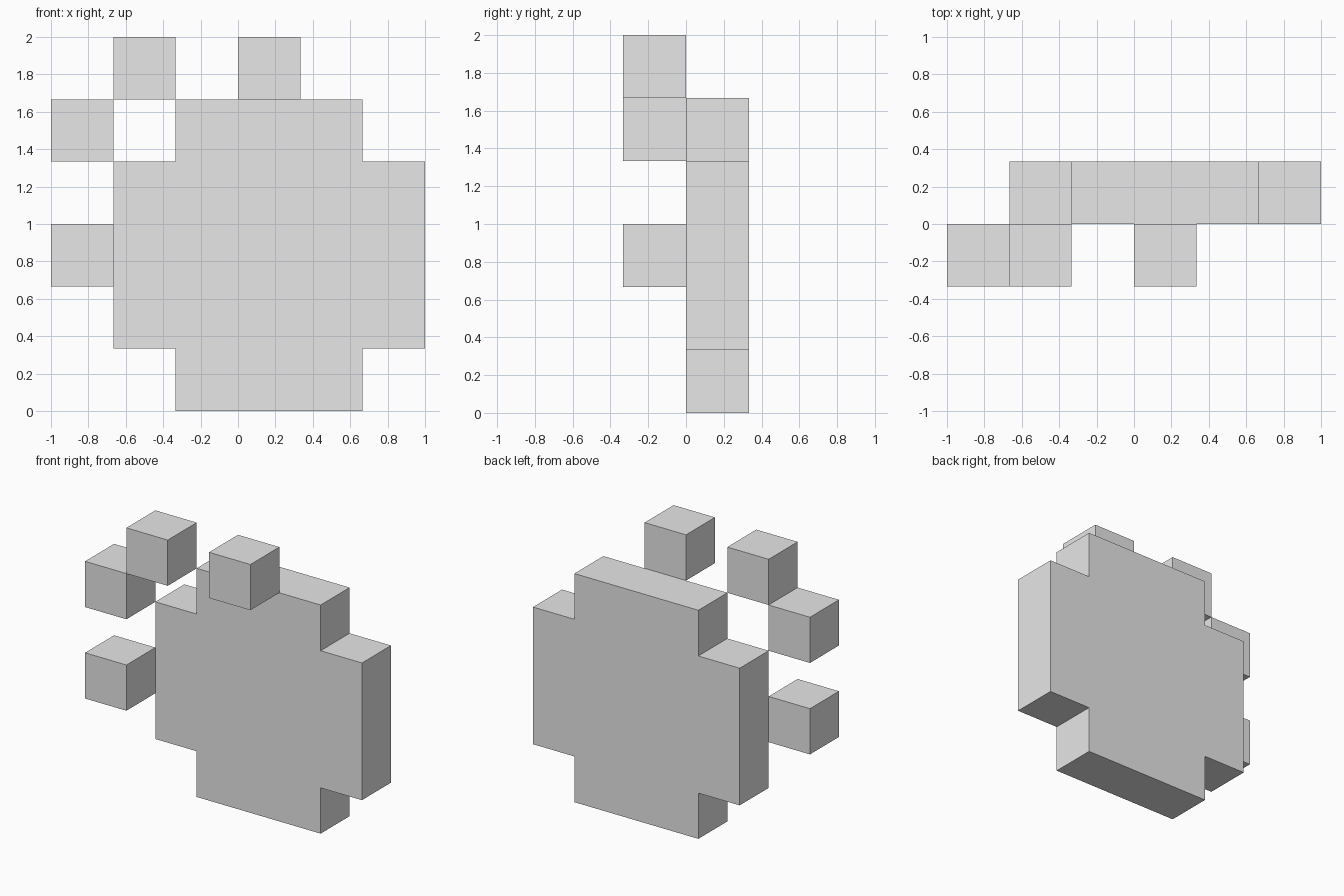
import bpy
import bmesh
from mathutils import Vector

U = 1 / 3  # one grid cell

cube = bpy.data.objects.get("Cube")
if cube:
    bpy.data.objects.remove(cube, do_unlink=True)

grey = bpy.data.materials.new("plain_grey")
grey.use_nodes = True
colour = (0.8, 0.8, 0.8, 1)
grey.diffuse_color = colour
grey.node_tree.nodes["Principled BSDF"].inputs["Base Color"].default_value = colour


def slab(name, outline, front):
    """Extrude an (x, z) outline one cell back from the front plane."""
    bm = bmesh.new()
    face = bm.faces.new([bm.verts.new((x * U, front * U, z * U)) for x, z in outline])
    grown = bmesh.ops.extrude_face_region(bm, geom=[face], use_keep_orig=True)
    moved = [v for v in grown["geom"] if isinstance(v, bmesh.types.BMVert)]
    bmesh.ops.translate(bm, verts=moved, vec=Vector((0, U, 0)))
    bmesh.ops.recalc_face_normals(bm, faces=bm.faces)
    mesh = bpy.data.meshes.new(name)
    bm.to_mesh(mesh)
    bm.free()
    mesh.materials.append(grey)
    obj = bpy.data.objects.new(name, mesh)
    bpy.context.collection.objects.link(obj)


# Palm: square slab with a notch one cell wide at each corner
slab("palm", [(-1, 0), (2, 0), (2, 1), (3, 1), (3, 4), (2, 4),
              (2, 5), (-1, 5), (-1, 4), (-2, 4), (-2, 1), (-1, 1)], 0)

# Toe cubes, one layer in front of the palm
toes = {"upper_right_toe": (-2, 5), "upper_left_toe": (0, 5),
        "outer_toe": (-3, 4), "lower_toe": (-3, 2)}
for name, (x, z) in toes.items():
    slab(name, [(x, z), (x + 1, z), (x + 1, z + 1), (x, z + 1)], -1)
